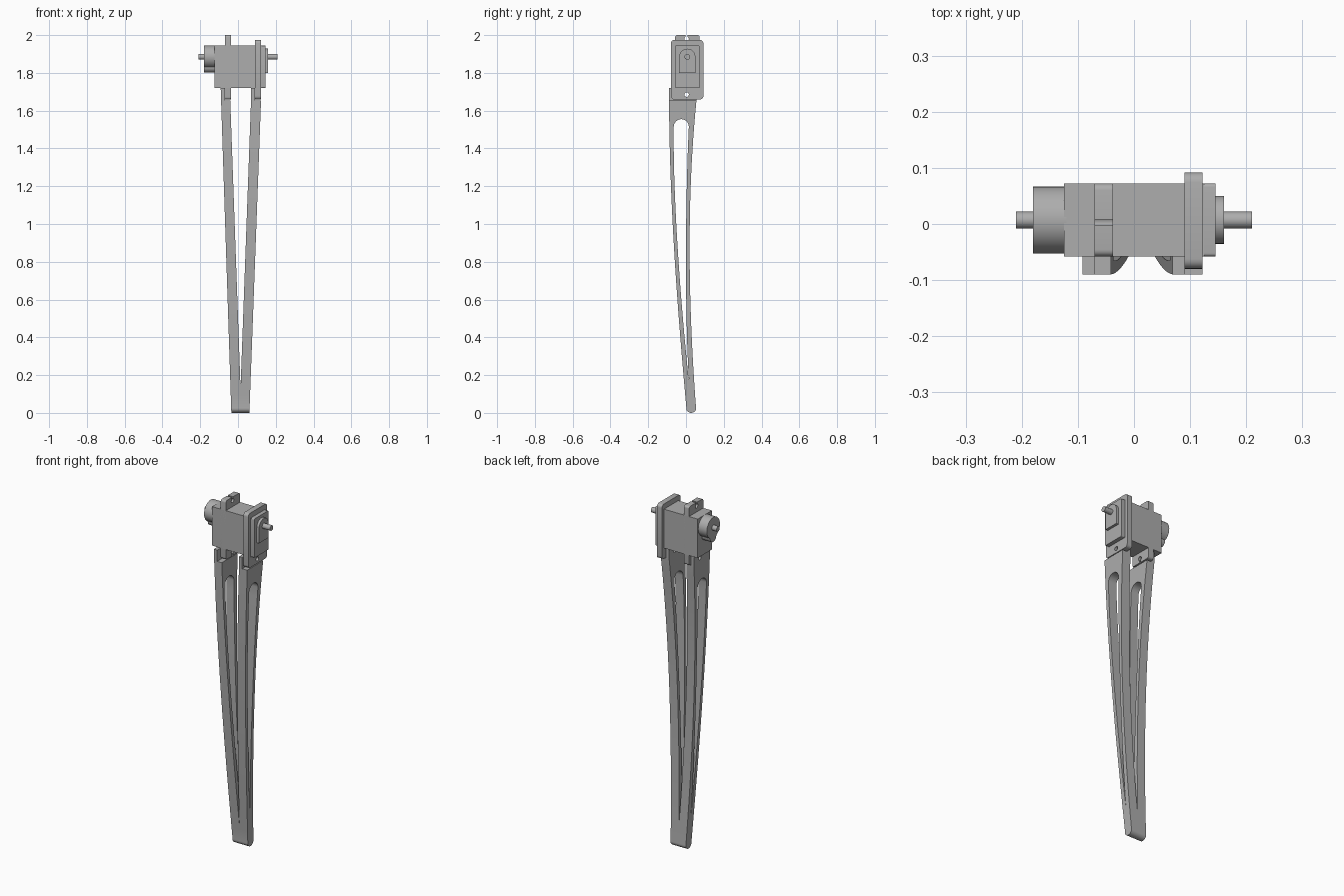
import bpy, bmesh, math
from mathutils import Vector
from mathutils.geometry import interpolate_bezier

old = bpy.data.objects.get("Cube")
if old:
    bpy.data.objects.remove(old, do_unlink=True)

grey = bpy.data.materials.new("light_grey")
grey.use_nodes = True
COLOR = (0.42, 0.42, 0.42, 1)
grey.diffuse_color = COLOR
grey.node_tree.nodes["Principled BSDF"].inputs["Base Color"].default_value = COLOR

AXIS_Y, AXIS_Z = 0.007, 1.885      # output shaft line
BODY_Y, BODY_Z = 0.007, 1.832      # motor body centre
HOLE_Z = (1.685, 1.98)             # mounting holes


def prism(name, outline, lo, hi, axis="x"):
    """Extrude an outline: (y, z) along x, or (x, z) along y."""
    bm = bmesh.new()
    verts = [bm.verts.new((lo, a, b) if axis == "x" else (a, lo, b)) for a, b in outline]
    face = bm.faces.new(verts)
    ext = bmesh.ops.extrude_face_region(bm, geom=[face])
    shift = (hi - lo, 0, 0) if axis == "x" else (0, hi - lo, 0)
    bmesh.ops.translate(bm, vec=shift,
                        verts=[v for v in ext["geom"] if isinstance(v, bmesh.types.BMVert)])
    bmesh.ops.recalc_face_normals(bm, faces=bm.faces)
    mesh = bpy.data.meshes.new(name)
    bm.to_mesh(mesh)
    bm.free()
    mesh.materials.append(grey)
    ob = bpy.data.objects.new(name, mesh)
    bpy.context.collection.objects.link(ob)
    return ob


def arc(cy, cz, r, start, end, n=12):
    angles = [math.radians(start + (end - start) * i / n) for i in range(n + 1)]
    return [(cy + r * math.cos(a), cz + r * math.sin(a)) for a in angles]


def disc(name, cy, cz, r, lo, hi):
    return prism(name, arc(cy, cz, r, 0, 360, 32)[:-1], lo, hi)


def round_rect(cy, cz, w, h, r):
    pts = []
    for k, (sy, sz) in enumerate([(1, 1), (-1, 1), (-1, -1), (1, -1)]):
        pts += arc(cy + sy * (w / 2 - r), cz + sz * (h / 2 - r), r, 90 * k, 90 * k + 90, 5)
    return pts


def rect(cy, cz, w, h):
    return [(cy + a * w / 2, cz + b * h / 2) for a, b in [(1, 1), (-1, 1), (-1, -1), (1, -1)]]


def curve(*pts, n=24):
    pts = [Vector((y, z, 0)) for y, z in pts]
    return [(p.x, p.y) for p in interpolate_bezier(*pts, n)]


def activate(ob):
    bpy.ops.object.select_all(action="DESELECT")
    ob.select_set(True)
    bpy.context.view_layer.objects.active = ob


def boolean(ob, cutter, operation="DIFFERENCE"):
    activate(ob)
    mod = ob.modifiers.new("cut", "BOOLEAN")
    mod.operation, mod.object, mod.solver = operation, cutter, "EXACT"
    bpy.ops.object.modifier_apply(modifier=mod.name)
    bpy.data.objects.remove(cutter, do_unlink=True)


def drill(ob, z, r=0.012):
    boolean(ob, disc("drill", BODY_Y - 0.004, z, r, -0.3, 0.3))


# Forked leg: bowed side profile, trimmed by the V-shaped front outline
front_edge = curve((-0.09, 1.72), (-0.09, 1.15), (-0.05, 0.6), (0.002, 0.027))
back_edge = curve((0.055, 1.65), (0.005, 1.15), (0.01, 0.6), (0.053, 0.027))
toe = arc(0.0275, 0.027, 0.027, 180, 360)[1:-1]
leg = prism("forked_leg", front_edge + toe + back_edge[::-1] + [(0.055, 1.72)], -0.2, 0.2)
fork = [(-0.035, -0.01), (0.06, -0.01), (0.122, 1.655), (0.09, 1.655), (0.09, 1.73),
        (0.069, 1.73), (0.069, 1.655), (0.0135, 0.13), (-0.041, 1.655), (-0.07, 1.655),
        (-0.07, 1.73), (-0.092, 1.73)]
boolean(leg, prism("fork_outline", fork, -0.3, 0.3, axis="y"), "INTERSECT")

# Long side slot through both prongs
slot = (curve((-0.065, 1.515), (-0.07, 1.1), (-0.02, 0.5), (0.014, 0.18))
        + curve((0.015, 1.515), (-0.005, 1.1), (-0.005, 0.5), (0.015, 0.18))[::-1]
        + arc(-0.025, 1.515, 0.04, 0, 180)[1:-1])
boolean(leg, prism("slot_cutter", slot, -0.3, 0.3))
drill(leg, HOLE_Z[0])

# Motor body
body = prism("motor_body", rect(BODY_Y, BODY_Z, 0.13, 0.225), -0.125, 0.125)
body_cap = prism("body_cap", round_rect(BODY_Y, BODY_Z, 0.13, 0.225, 0.006), 0.12, 0.145)

# Mounting flange with open screw slots at both ends
flange = prism("mounting_flange", round_rect(BODY_Y, 1.83, 0.13, 0.34, 0.012), -0.07, -0.037)
for z, out in zip(HOLE_Z, (-1, 1)):
    drill(flange, z)
    boolean(flange, prism("slit", rect(BODY_Y - 0.004, z + out * 0.02, 0.01, 0.04), -0.3, 0.3))

# Rounded frame on the other side
frame = prism("support_frame", round_rect(0.006, 1.817, 0.172, 0.315, 0.018), 0.09, 0.122)
drill(frame, HOLE_Z[0])

# Arched bearing plate and its shaft
arch = arc(AXIS_Y, AXIS_Z, 0.043, 0, 180) + [(AXIS_Y - 0.043, 1.80), (AXIS_Y + 0.043, 1.80)]
bearing_plate = prism("bearing_plate", arch, 0.14, 0.16)
idle_shaft = disc("idle_shaft", AXIS_Y, AXIS_Z, 0.015, 0.15, 0.21)

# Gear housing and drive shaft
gear_housing = disc("gear_housing", AXIS_Y, AXIS_Z, 0.06, -0.18, -0.12)
small_gear_housing = disc("small_gear_housing", AXIS_Y, 1.83, 0.028, -0.179, -0.12)
drive_shaft = disc("drive_shaft", AXIS_Y, AXIS_Z, 0.015, -0.21, -0.17)

for ob in (leg, body, body_cap, flange, frame, bearing_plate, idle_shaft,
           gear_housing, small_gear_housing, drive_shaft):
    activate(ob)
    bpy.ops.object.shade_smooth_by_angle(angle=math.radians(30))
